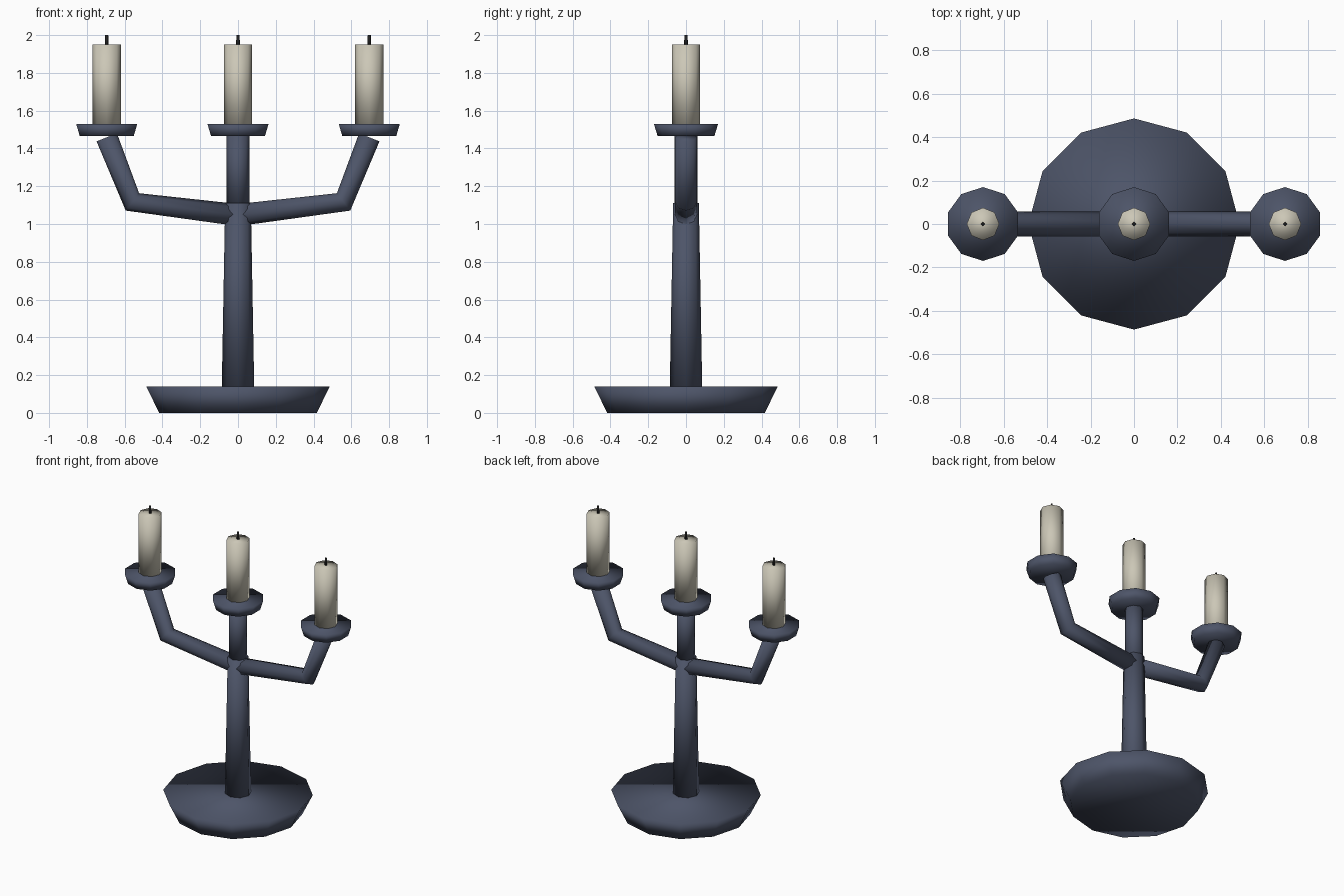
import bpy, bmesh
from math import sin, cos, pi
from mathutils import Vector

if "Cube" in bpy.data.objects:
    bpy.data.objects.remove(bpy.data.objects["Cube"])


def material(name, rgb):
    m = bpy.data.materials.new(name)
    m.diffuse_color = (*rgb, 1)
    m.use_nodes = True
    m.node_tree.nodes["Principled BSDF"].inputs["Base Color"].default_value = m.diffuse_color
    return m


IRON = material("dark_iron", (0.075, 0.09, 0.14))
WAX = material("wax", (0.60, 0.57, 0.47))
SOOT = material("soot", (0.015, 0.015, 0.015))


def tube(name, rings, sides, mat):
    """Loft capped rings: each ring is (centre, direction in xz plane, radius)."""
    bm = bmesh.new()
    loops = []
    for centre, d, r in rings:
        c, d = Vector(centre), Vector(d).normalized()
        u = Vector((0, 1, 0))
        v = d.cross(u)
        loops.append([bm.verts.new(c + r * (cos(2 * pi * i / sides) * u + sin(2 * pi * i / sides) * v))
                      for i in range(sides)])
    for a, b in zip(loops, loops[1:]):
        for i in range(sides):
            j = (i + 1) % sides
            bm.faces.new((a[i], a[j], b[j], b[i]))
    bm.faces.new(loops[0])
    bm.faces.new(loops[-1])
    bmesh.ops.recalc_face_normals(bm, faces=bm.faces)
    for f in bm.faces:
        f.smooth = True
    me = bpy.data.meshes.new(name)
    bm.to_mesh(me)
    bm.free()
    me.materials.append(mat)
    ob = bpy.data.objects.new(name, me)
    bpy.context.collection.objects.link(ob)
    return ob


def cone(name, x, z0, z1, r0, r1, sides, mat):
    up = (0, 0, 1)
    return tube(name, [((x, 0, z0), up, r0), ((x, 0, z1), up, r1)], sides, mat)


# Base and stem
cone("base", 0, 0, 0.14, 0.417, 0.486, 12, IRON)
cone("lower_stem", 0, 0.13, 1.11, 0.086, 0.068, 8, IRON)
cone("upper_stem", 0, 1.10, 1.47, 0.06, 0.06, 8, IRON)

# Bent arms, with the elbow ring on the mitre plane
for side, s in (("left", -1), ("right", 1)):
    p = [Vector((s * 0.02, 0, 1.05)), Vector((s * 0.559, 0, 1.117)), Vector((s * 0.695, 0, 1.459))]
    d0, d1 = (p[1] - p[0]).normalized(), (p[2] - p[1]).normalized()
    tube(side + "_arm", [(p[0], d0, 0.058), (p[1], d0 + d1, 0.058), (p[2], d1, 0.058)], 8, IRON)

# Drip cups, candles and wicks
for side, x in (("left", -0.695), ("middle", 0), ("right", 0.695)):
    cone(side + "_cup", x, 1.465, 1.53, 0.15, 0.17, 10, IRON)
    cone(side + "_candle", x, 1.52, 1.95, 0.075, 0.075, 8, WAX)
    cone(side + "_wick", x, 1.94, 2.0, 0.011, 0.008, 4, SOOT)
